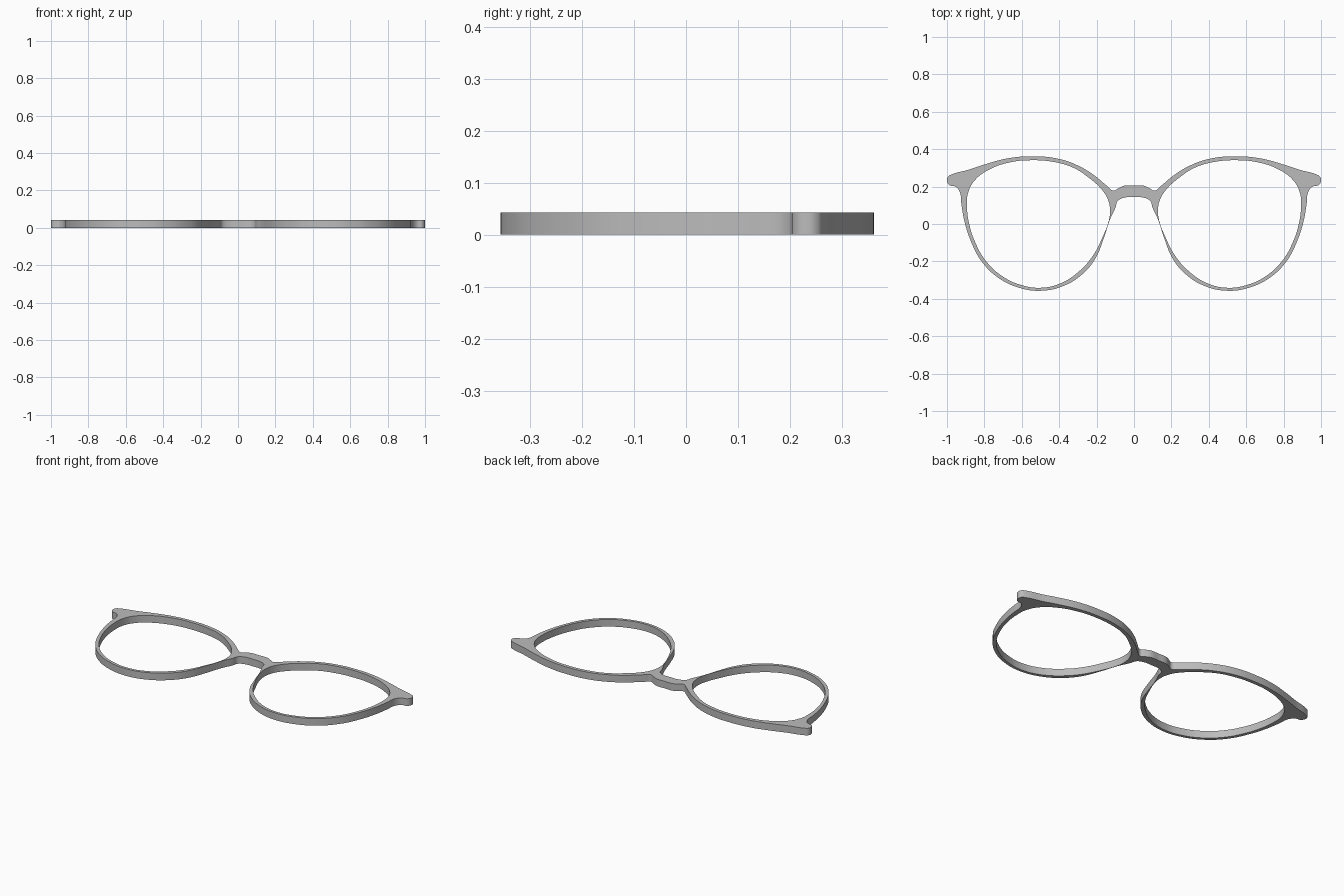
import bpy
import bmesh

cube = bpy.data.objects.get("Cube")
if cube:
    bpy.data.objects.remove(cube, do_unlink=True)

THICKNESS = 0.043

# Left half of the outer edge: bridge top, brow, hinge end, lower rim, bridge underside
outer_half = [
    (0, .205), (.055, .204), (.085, .19), (.11, .178), (.14, .2), (.215, .262),
    (.307, .316), (.415, .351), (.548, .362), (.68, .35), (.8, .318), (.885, .29),
    (.975, .265), (.995, .253), (1, .23), (.987, .208), (.955, .2), (.931, .17),
    (.923, .107), (.907, .016), (.873, -.09), (.815, -.2), (.725, -.288),
    (.617, -.34), (.5, -.357), (.377, -.331), (.27, -.263), (.204, -.18),
    (.163, -.08), (.126, .03), (.098, .09), (.088, .122), (.055, .14), (0, .143),
]

# Left lens opening
lens_opening = [
    (.128, .07), (.139, .13), (.175, .187), (.245, .25), (.323, .3), (.42, .33),
    (.548, .341), (.67, .328), (.78, .288), (.85, .235), (.886, .17), (.893, .095),
    (.881, 0), (.848, -.1), (.79, -.2), (.703, -.28), (.607, -.325), (.5, -.341),
    (.388, -.315), (.287, -.247), (.217, -.165), (.168, -.07), (.135, .017),
]


def mirrored(points):
    return [(-x, y) for x, y in reversed(points)]


def add_loop(curve, points):
    """Add a closed smooth loop to a flat curve."""
    spline = curve.splines.new('BEZIER')
    spline.bezier_points.add(len(points) - 1)
    spline.use_cyclic_u = True
    for knot, (x, y) in zip(spline.bezier_points, points):
        knot.co = (x, y, 0)
        knot.handle_left_type = knot.handle_right_type = 'AUTO'


# Frame plate: one outline with two openings, given thickness
curve = bpy.data.curves.new("spectacle_frame", 'CURVE')
curve.dimensions = '2D'
curve.fill_mode = 'BOTH'
curve.resolution_u = 6
curve.extrude = THICKNESS / 2
add_loop(curve, outer_half + mirrored(outer_half[1:-1]))
add_loop(curve, lens_opening)
add_loop(curve, mirrored(lens_opening))

frame = bpy.data.objects.new("spectacle_frame", curve)
bpy.context.collection.objects.link(frame)
bpy.ops.object.select_all(action='DESELECT')
frame.select_set(True)
bpy.context.view_layer.objects.active = frame
bpy.ops.object.convert(target='MESH')
frame = bpy.context.view_layer.objects.active

# Weld walls to faces and rest the plate on the ground
bm = bmesh.new()
bm.from_mesh(frame.data)
bmesh.ops.remove_doubles(bm, verts=bm.verts, dist=0.0001)
bmesh.ops.translate(bm, verts=bm.verts, vec=(0, 0, THICKNESS / 2))
bmesh.ops.recalc_face_normals(bm, faces=bm.faces)
bm.to_mesh(frame.data)
bm.free()
bpy.ops.object.shade_smooth_by_angle()

# Plain grey finish
grey = bpy.data.materials.new("plain grey")
grey.use_nodes = True
color = (0.5, 0.5, 0.5, 1)
grey.diffuse_color = color
grey.node_tree.nodes["Principled BSDF"].inputs["Base Color"].default_value = color
frame.data.materials.clear()
frame.data.materials.append(grey)
